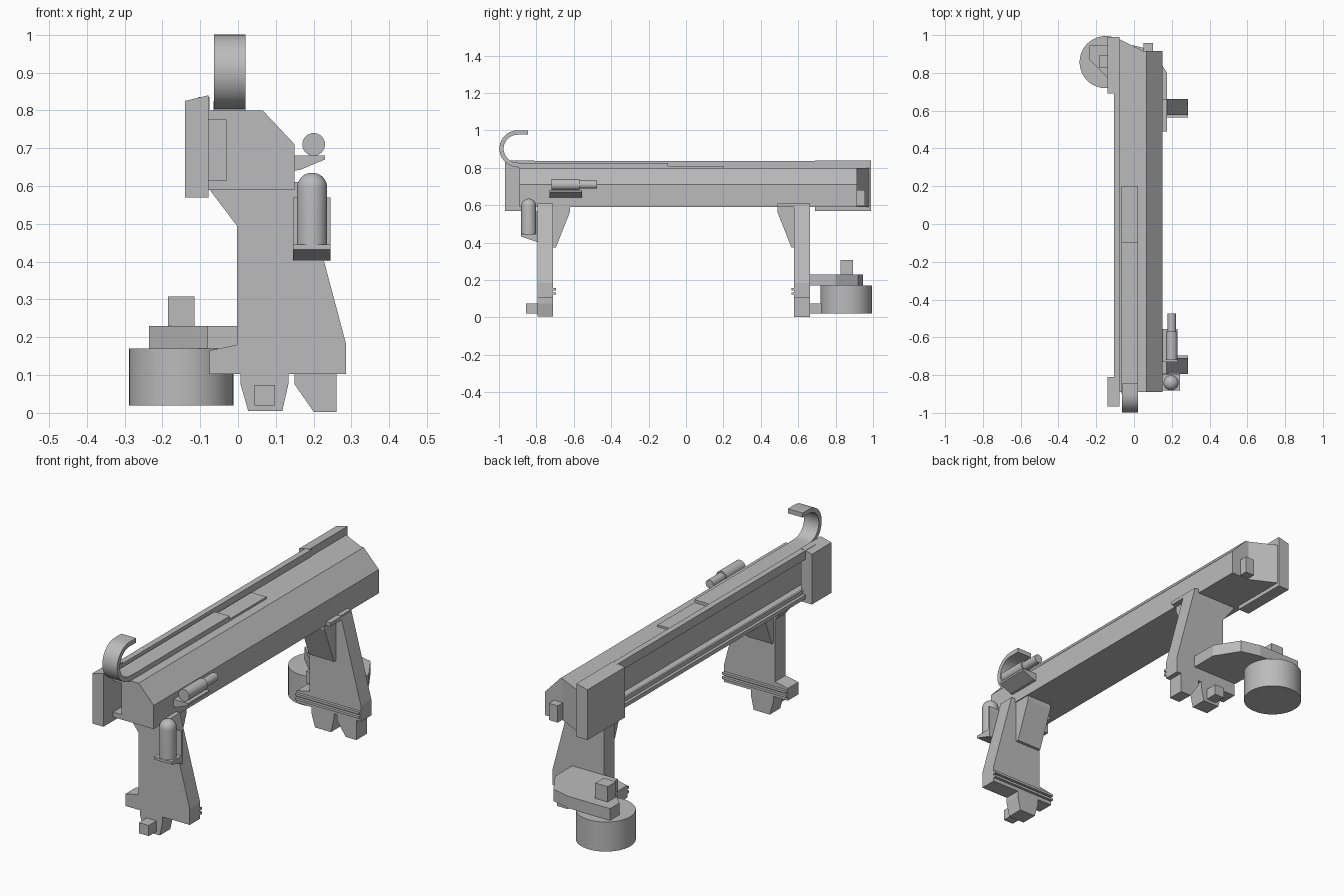
import bpy, bmesh, math
from mathutils import Vector

cube = bpy.data.objects.get("Cube")
if cube:
    bpy.data.objects.remove(cube, do_unlink=True)

grey = bpy.data.materials.new("plain_grey")
grey.use_nodes = True
COLOUR = (0.5, 0.5, 0.5, 1)
grey.diffuse_color = COLOUR
grey.node_tree.nodes["Principled BSDF"].inputs["Base Color"].default_value = COLOUR


def finish(name, bm):
    bmesh.ops.recalc_face_normals(bm, faces=bm.faces)
    mesh = bpy.data.meshes.new(name)
    bm.to_mesh(mesh)
    bm.free()
    mesh.materials.append(grey)
    obj = bpy.data.objects.new(name, mesh)
    bpy.context.collection.objects.link(obj)
    return obj


def prism(name, profile, axis, lo, hi):
    """Extrude a flat profile along one axis; points give the other two axes in order."""
    bm = bmesh.new()
    i = "xyz".index(axis)

    def place(p, t):
        c = list(p)
        c.insert(i, t)
        return bm.verts.new(c)

    face = bm.faces.new([place(p, lo) for p in profile])
    new = bmesh.ops.extrude_face_region(bm, geom=[face])["geom"]
    move = Vector((0, 0, 0))
    move[i] = hi - lo
    bmesh.ops.translate(bm, vec=move, verts=[v for v in new if isinstance(v, bmesh.types.BMVert)])
    return finish(name, bm)


def box(name, x, y, z):
    return prism(name, [(x[0], y[0]), (x[1], y[0]), (x[1], y[1]), (x[0], y[1])], "z", *z)


def lathe(name, profile, centre, axis="z", segments=40):
    """Spin (radius, height) points about an axis through centre."""
    bm = bmesh.new()
    verts = [bm.verts.new((r, 0, h)) for r, h in profile]
    edges = [bm.edges.new(pair) for pair in zip(verts, verts[1:])]
    bmesh.ops.spin(bm, geom=verts + edges, cent=(0, 0, 0), axis=(0, 0, 1),
                   angle=math.tau, steps=segments)
    bmesh.ops.remove_doubles(bm, verts=bm.verts, dist=1e-5)
    if axis == "y":
        for v in bm.verts:
            v.co = (v.co.x, v.co.z, -v.co.y)
    bmesh.ops.translate(bm, vec=centre, verts=bm.verts)
    return smooth(finish(name, bm))


def smooth(obj):
    bpy.ops.object.select_all(action="DESELECT")
    bpy.context.view_layer.objects.active = obj
    obj.select_set(True)
    bpy.ops.object.shade_smooth_by_angle(angle=math.radians(35))
    return obj


# Main beam with a side channel and its guide rails
prism("beam", [(-.08, .80), (.065, .80), (.15, .71), (.15, .59), (-.08, .59),
               (-.08, .615), (-.03, .615), (-.03, .775), (-.08, .775)], "y", -.89, .915)
box("upper_rail", (-.105, -.075), (-.89, .70), (.79, .835))
box("lower_rail", (-.105, -.08), (-.89, .70), (.59, .61))
box("lower_rail_lip", (-.09, -.08), (-.89, .70), (.61, .63))

# End caps with sloped tops
cap = [(-.14, .57), (-.078, .57), (-.078, .84), (-.14, .825)]
prism("front_cap", cap, "y", -.967, -.81)
prism("rear_cap", cap, "y", .69, .99)
prism("rear_wedge", [(-.08, .98), (.05, .915), (-.08, .915)], "z", .59, .80)
box("rear_lug", (.05, .10), (.91, .957), (.595, .68))

# Top plates and the curled hook
box("top_plate", (-.065, .02), (-.9, -.095), (.798, .825))
box("top_plate_end", (-.065, .02), (-.095, .2), (.798, .81))
angles = [math.radians(90 + 12 * k) for k in range(16)]


def arc(r):
    return [(-.9 + r * math.cos(a), .902 + r * math.sin(a)) for a in angles]


outer, inner = arc(.098), arc(.075)
hook = [(-.845, 1.0)] + outer + [(-.84, .804), (-.84, .825)] + inner[::-1] + [(-.845, .977)]
smooth(prism("hook", hook, "x", -.063, .02))

# Both legs; side is the outward direction along y
leg = [(-.075, .59), (-.003, .495), (-.003, .18), (-.075, .165), (-.075, .103),
       (.285, .103), (.285, .185), (.172, .61), (.15, .61), (.15, .59)]
foot = [(.007, .103), (.007, .075), (.027, .005), (.117, .005), (.133, .075), (.133, .103)]
for label, mid, side in (("front", -.752, -1), ("rear", .62, 1)):
    def out(d):
        return mid + side * d
    prism(label + "_leg", leg, "y", out(-.042), out(.042))
    prism(label + "_foot", foot, "y", out(-.042), out(.042))
    box(label + "_foot_peg", (.043, .098), (out(.04), out(.104)), (.02, .074))
    prism(label + "_gusset", [(out(-.04), .592), (out(-.132), .592), (out(-.132), .565),
                              (out(-.057), .375), (out(-.04), .375)], "x", .005, .145)
    for k in range(2):
        z = .122 + k * .022
        box(label + "_leg_rib", (-.075, .285), (out(-.056), out(-.04)), (z, z + .012))

# Extra rear foot and bracket
prism("rear_side_foot", [(.15, .103), (.15, .075), (.2, .003), (.26, .003), (.26, .103)],
      "y", .578, .662)
box("rear_leg_bracket", (.14, .175), (.49, .662), (.59, .608))

# Drum hung from an arm behind the rear leg
lathe("drum", [(0, .02), (.138, .02), (.138, .17), (0, .17)], (-.15, .857, 0), segments=48)
prism("drum_arm", [(.175, .66), (.175, .80), (.10, .92), (0, .945), (-.235, .945),
                   (-.235, .87), (-.135, .77), (-.08, .72), (-.08, .66)], "z", .17, .23)
box("drum_post", (-.185, -.115), (.825, .892), (.23, .308))

# Domed bottle on its bracket
dome = [(.04 * math.cos(math.radians(a)), .595 + .04 * math.sin(math.radians(a)))
        for a in range(0, 90, 10)]
lathe("bottle", [(0, .44), (.04, .44)] + dome + [(0, .635)], (.196, -.841, 0))
prism("bottle_shelf", [(-.882, .445), (-.79, .445), (-.79, .402), (-.882, .432)], "x", .146, .244)
box("bottle_back_plate", (.146, .244), (-.8, -.79), (.402, .57))

# Small sighting tube on a side shelf
lathe("sight_tube", [(0, -.72), (.03, -.72), (.03, -.57), (.022, -.57), (.022, -.475), (0, -.475)],
      (.2, 0, .71), axis="y", segments=32)
prism("sight_shelf", [(.145, .64), (.165, .643), (.23, .67), (.23, .68), (.145, .68)],
      "y", -.73, -.555)
